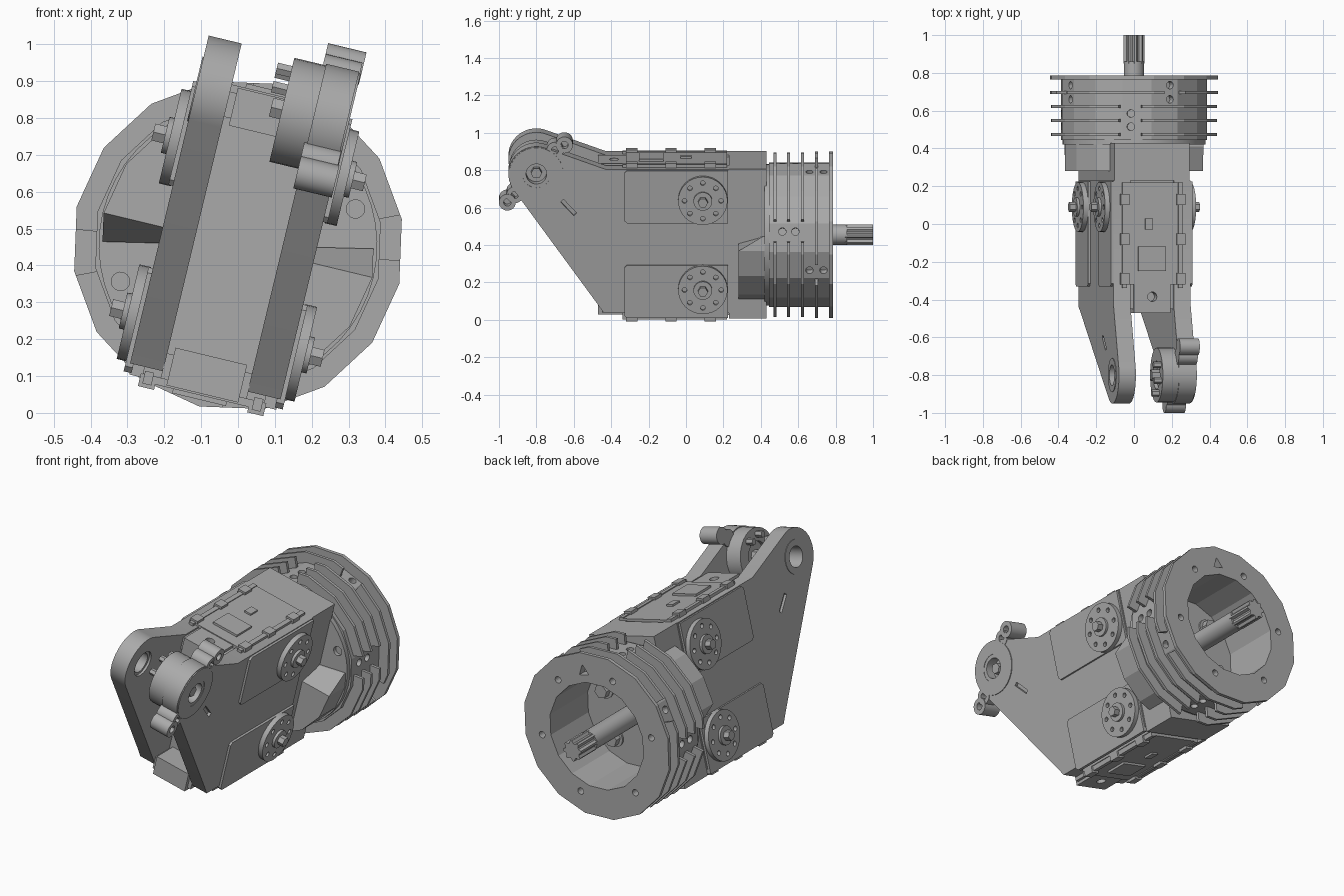
import bpy, bmesh
from math import sin, cos, pi, radians
from mathutils import Matrix

if "Cube" in bpy.data.objects:
    bpy.data.objects.remove(bpy.data.objects["Cube"])

grey = bpy.data.materials.new("machined_grey")
grey.use_nodes = True
grey.diffuse_color = (0.4, 0.4, 0.4, 1)
grey.node_tree.nodes["Principled BSDF"].inputs["Base Color"].default_value = (0.4, 0.4, 0.4, 1)
parts = []
SIDES = 16


def finish(name, bm):
    bmesh.ops.recalc_face_normals(bm, faces=bm.faces)
    me = bpy.data.meshes.new(name)
    bm.to_mesh(me)
    bm.free()
    me.materials.append(grey)
    ob = bpy.data.objects.new(name, me)
    bpy.context.collection.objects.link(ob)
    parts.append(ob)
    return ob


def add_prism(bm, pts, lo, hi, axis):
    """Extrude a 2D outline along x, y or z."""
    place = {"x": lambda a, b, t: (t, a, b), "y": lambda a, b, t: (a, t, b),
             "z": lambda a, b, t: (a, b, t)}[axis]
    low = [bm.verts.new(place(a, b, lo)) for a, b in pts]
    high = [bm.verts.new(place(a, b, hi)) for a, b in pts]
    bm.faces.new(low)
    bm.faces.new(high)
    n = len(pts)
    for i in range(n):
        j = (i + 1) % n
        bm.faces.new((low[i], low[j], high[j], high[i]))


def prism(name, pts, lo, hi, axis):
    bm = bmesh.new()
    add_prism(bm, pts, lo, hi, axis)
    return finish(name, bm)


def circle(a, b, r, n=32):
    return [(a + r * cos(2 * pi * i / n), b + r * sin(2 * pi * i / n)) for i in range(n)]


def rect(a0, a1, b0, b1):
    return [(a0, b0), (a1, b0), (a1, b1), (a0, b1)]


def box(name, x, y, z):
    return prism(name, rect(*x, *y), *z, "z")


def ring(name, r0, r1, y0, y1, start=0, end=360, ramp=None):
    """Faceted ring or sector about y; ramp lowers the front of its first edge."""
    step = 360 / SIDES
    full = end - start >= 360
    angles = [start] + [k * step for k in range(-SIDES, 2 * SIDES)
                        if start + 0.1 < k * step < end - 0.1]
    if not full:
        angles.append(end)
    bm = bmesh.new()
    rows = []
    for i, a in enumerate(angles):
        k = cos(radians(step / 2)) / cos(radians(a % step - step / 2))
        s, c = sin(radians(a)) * k, cos(radians(a)) * k
        front = ramp if ramp is not None and i == 0 else y0
        rows.append([bm.verts.new((r * s, y, r * c))
                     for r, y in ((r0, front), (r1, front), (r1, y1), (r0, y1))])
    for i in range(len(rows) if full else len(rows) - 1):
        p, q = rows[i], rows[(i + 1) % len(rows)]
        for j in range(4):
            m = (j + 1) % 4
            bm.faces.new((p[j], p[m], q[m], q[j]))
    if not full:
        bm.faces.new(rows[0])
        bm.faces.new(rows[-1])
    return finish(name, bm)


def cut(ob, bm):
    """Subtract the cutter solids from a part."""
    cutter = finish("cutter", bm)
    parts.remove(cutter)
    cutter.hide_render = True
    mod = ob.modifiers.new("cut", "BOOLEAN")
    mod.operation, mod.solver, mod.object = "DIFFERENCE", "EXACT", cutter
    dg = bpy.context.evaluated_depsgraph_get()
    me = bpy.data.meshes.new_from_object(ob.evaluated_get(dg))
    ob.modifiers.clear()
    ob.data = me
    bpy.data.objects.remove(cutter)


# Side plates, each ending in a round pivot eye
PY, PZ = -0.8, 0.385
arc = [(PY + 0.15 * cos(radians(a)), PZ + 0.15 * sin(radians(a))) for a in range(215, 65, -10)]
outline = [(-0.47, -0.335), (-0.44, -0.38), (0.23, -0.38), (0.23, 0.41), (-0.43, 0.41)] + arc[::-1]
slot = [(-0.67, 0.23), (-0.6, 0.155), (-0.585, 0.17), (-0.655, 0.245)]
for side, s in (("left", 1), ("right", -1)):
    lo, hi = sorted((s * 0.118, s * 0.21))
    plate = prism(side + "_side_plate", outline, lo, hi, "x")
    bm = bmesh.new()
    add_prism(bm, circle(PY, PZ, 0.07), lo - 0.05, hi + 0.05, "x")
    cut(plate, bm)
    bm = bmesh.new()
    add_prism(bm, slot, s * 0.195, s * 0.25, "x")
    cut(plate, bm)
    bush = prism(side + "_pivot_bush", circle(PY, PZ, 0.09), s * 0.13, s * 0.213, "x")
    bm = bmesh.new()
    add_prism(bm, circle(PY, PZ, 0.055), -0.4, 0.4, "x")
    cut(bush, bm)

    # Motor panels and drive horns, upper and lower
    for level, t in (("upper", 1), ("lower", -1)):
        tag = side + "_" + level
        z0, z1 = sorted((t * 0.115, t * 0.405))
        prism(tag + "_motor_panel", [(-0.33, z0 + 0.015), (-0.315, z0), (0.225, z0), (0.225, z1),
              (-0.315, z1), (-0.33, z1 - 0.015)], s * 0.2, s * 0.222, "x")
        horn = prism(tag + "_drive_horn", circle(0.09, t * 0.245, 0.132), s * 0.215, s * 0.248, "x")
        bm = bmesh.new()
        for y, z in circle(0.09, t * 0.245, 0.098, 8):
            add_prism(bm, circle(y, z, 0.013, 12), s * 0.23, s * 0.3, "x")
        cut(horn, bm)
        prism(tag + "_horn_hub", circle(0.09, t * 0.245, 0.05), s * 0.24, s * 0.262, "x")
        prism(tag + "_horn_bolt", circle(0.09, t * 0.245, 0.027, 6), s * 0.25, s * 0.295, "x")

# Central motor body with covers, rails and lugs on top and bottom
box("motor_body", (-0.17, 0.17), (-0.33, 0.24), (-0.4, 0.4))
for level, t in (("top", 1), ("bottom", -1)):
    def span(a, b):
        return sorted((t * a, t * b))
    box(level + "_cover", (-0.14, 0.14), (-0.32, 0.22), span(0.39, 0.42))
    box(level + "_cover_step", (-0.08, 0.07), (-0.25, -0.12), span(0.41, 0.432))
    box(level + "_cover_tab", (-0.04, 0.0), (-0.03, 0.03), span(0.41, 0.43))
    for s in (1, -1):
        box(level + "_rail", sorted((s * 0.14, s * 0.165)), (-0.34, 0.22), span(0.39, 0.425))
        for y in (-0.29, -0.08, 0.13):
            box(level + "_lug", sorted((s * 0.13, s * 0.175)), (y - 0.03, y + 0.03), span(0.4, 0.435))
    bracket = box(level + "_bracket", (-0.1, 0.1), (-0.47, -0.3), span(0.31, 0.415))
    bm = bmesh.new()
    add_prism(bm, circle(0, -0.385, 0.025, 20), t * 0.36, t * 0.5, "z")
    cut(bracket, bm)
    for s in (1, -1):
        box(level + "_bracket_foot", sorted((s * 0.09, s * 0.12)), (-0.45, -0.3), span(0.33, 0.4))

# Lever hub on the left pivot with two pairs of link eyes
hub = prism("lever_hub", circle(PY, PZ, 0.145), 0.03, 0.215, "x")
bm = bmesh.new()
add_prism(bm, circle(PY, PZ, 0.075), -0.1, 0.4, "x")
cut(hub, bm)
prism("hub_core", circle(PY, PZ, 0.08), 0.05, 0.16, "x")
prism("hub_spindle", circle(PY, PZ, 0.03, 6), 0.0, 0.2, "x")
for k in range(3):
    a = radians(60 + 45 * k)
    y, z = PY + 0.11 * cos(a), PZ + 0.11 * sin(a)
    prism("hub_screw", circle(y, z, 0.018, 6), -0.01, 0.05, "x")
for name, eyes in (("upper", ((-0.7, 0.515), (-0.65, 0.545))), ("lower", ((-0.915, 0.27), (-0.955, 0.23)))):
    (ya, za), (yb, zb) = eyes
    dy, dz = yb - PY, zb - PZ
    length = (dy * dy + dz * dz) ** 0.5
    ny, nz = -dz / length * 0.045, dy / length * 0.045
    prism(name + "_link_arm", [(PY + ny, PZ + nz), (yb + ny, zb + nz), (yb - ny, zb - nz),
          (PY - ny, PZ - nz)], 0.125, 0.135, "x") if name == "none" else None
    for i, (y, z) in enumerate(eyes):
        eye = prism(name + "_link_eye", circle(y, z, 0.045), 0.11, 0.213 + 0.004 * i, "x")
        bm = bmesh.new()
        add_prism(bm, circle(y, z, 0.02, 16), 0.17, 0.3, "x")
        cut(eye, bm)

# Mounting block and the two stepped shoulders beside it
box("mounting_block", (-0.205, 0.205), (0.23, 0.43), (-0.41, 0.41))
ring("left_shoulder", 0.18, 0.375, 0.28, 0.43, 78, 158, ramp=0.41)
ring("right_shoulder", 0.18, 0.375, 0.28, 0.43, 258, 338, ramp=0.41)

# Drum front disc with four bolt holes
disc = prism("drum_front_disc", circle(0, 0, 0.378, 48), 0.42, 0.455, "y")
bm = bmesh.new()
for x in (-0.287, 0.287):
    for z in (-0.17, 0.17):
        add_prism(bm, circle(x, z, 0.025, 20), 0.3, 0.44, "y")
cut(disc, bm)

# Drum core with radial screw holes, and holes in the rear face
rear = bmesh.new()
for x, z in circle(0, 0, 0.345, 6):
    add_prism(rear, circle(x, z, 0.018, 16), 0.72, 0.9, "y")
add_prism(rear, [(-0.03, 0.33), (0.03, 0.33), (0, 0.385)], 0.74, 0.9, "y")
core = ring("drum_core", 0.29, 0.392, 0.445, 0.77)
flange_cut = rear.copy()
cut(core, rear)
bm = bmesh.new()
for quarter in range(4):
    for angle, ys in ((-16, (0.515, 0.585)), (16, (0.66, 0.735))):
        first = len(bm.verts)
        for y in ys:
            add_prism(bm, circle(0, y, 0.02, 16), 0.35, 0.46, "z")
        bm.verts.ensure_lookup_table()
        bmesh.ops.rotate(bm, verts=bm.verts[first:], cent=(0, 0, 0),
                         matrix=Matrix.Rotation(radians(angle + 90 * quarter), 3, "Y"))
cut(core, bm)

# Cooling fins, each interrupted beside the screw holes
for i, y in enumerate((0.475, 0.547, 0.622, 0.697)):
    gap = -16 if i < 3 else 16
    for quarter in range(4):
        start = gap + 8 + 90 * quarter
        ring("cooling_fin", 0.37, 0.45, y - 0.008, y + 0.008, start, start + 74)
flange = ring("rear_flange", 0.29, 0.45, 0.765, 0.785)
cut(flange, flange_cut)

# Splined output shaft and the nuts around it
prism("output_shaft", circle(0, 0, 0.054), 0.44, 0.86, "y")
spline = []
for k in range(32):
    r = 0.056 if k % 4 < 2 else 0.043
    spline.append((r * cos(2 * pi * k / 32), r * sin(2 * pi * k / 32)))
prism("shaft_spline", spline, 0.85, 1.0, "y")
for x, z in ((0.15, 0.13), (0.15, -0.13), (-0.15, 0.13), (-0.15, -0.13)):
    prism("inner_washer", circle(x, z, 0.05, 24), 0.45, 0.465, "y")
    prism("inner_nut", circle(x, z, 0.038, 6), 0.46, 0.5, "y")

# Tilt the whole assembly about the shaft and shade it
pose = Matrix.Translation((0, 0, 0.455)) @ Matrix.Rotation(radians(13.5), 4, "Y")
bpy.ops.object.select_all(action="DESELECT")
for ob in parts:
    ob.matrix_world = pose
    ob.select_set(True)
bpy.context.view_layer.objects.active = parts[0]
bpy.ops.object.shade_smooth_by_angle(angle=radians(20))
